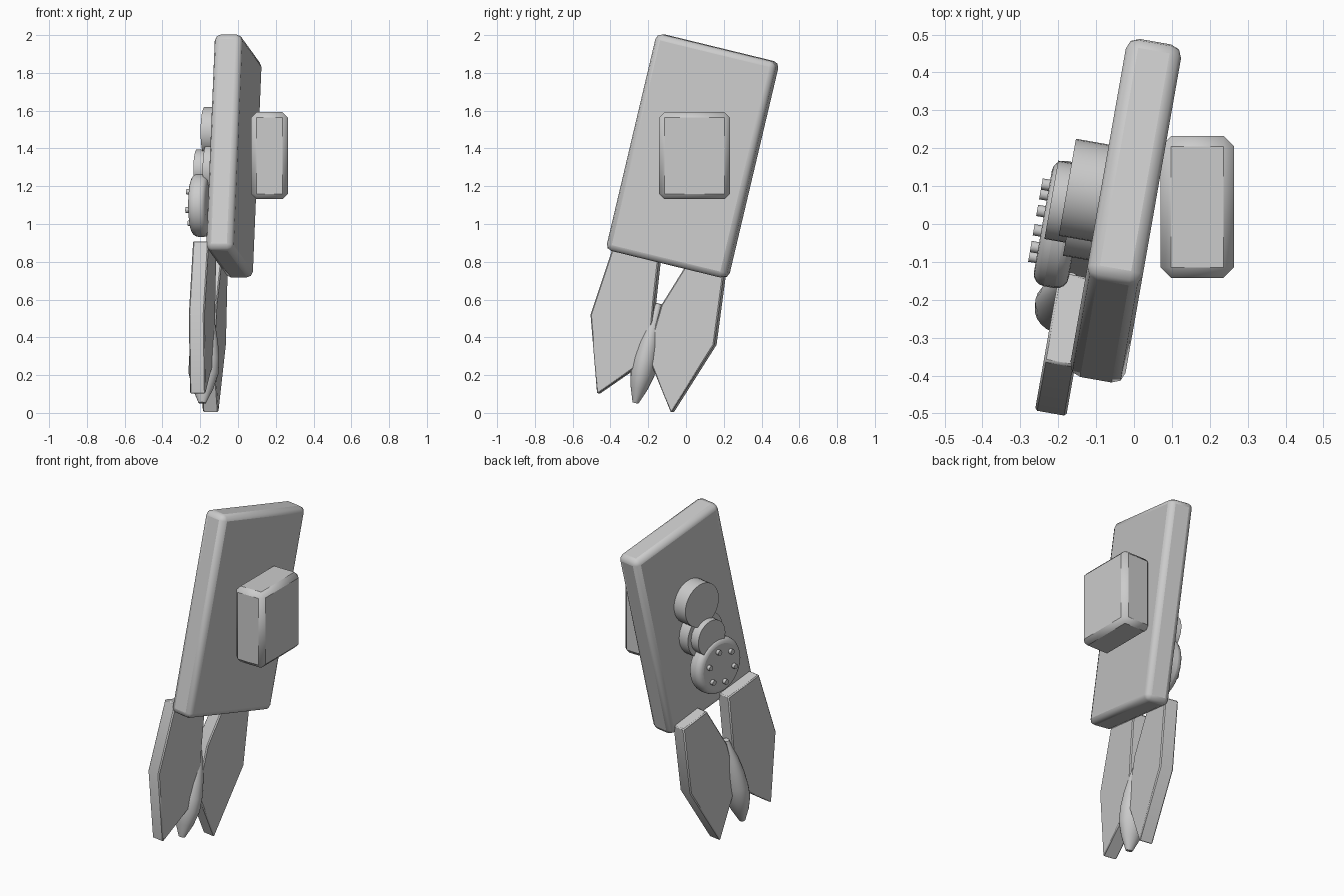
import bpy, bmesh, math
from mathutils import Matrix, Vector

cube = bpy.data.objects.get("Cube")
if cube:
    bpy.data.objects.remove(cube, do_unlink=True)

grey = bpy.data.materials.new("plain_grey")
grey.use_nodes = True
grey.diffuse_color = (0.6, 0.6, 0.6, 1)
grey.node_tree.nodes["Principled BSDF"].inputs["Base Color"].default_value = (0.6, 0.6, 0.6, 1)

# Shared frames: turned about z, then leaned back
TURN = Matrix.Rotation(math.radians(-10), 4, 'Z')
LEAN = TURN @ Matrix.Rotation(math.radians(-13.5), 4, 'X')


def finish(name, bm, matrix, bevel=0, segments=1):
    bmesh.ops.recalc_face_normals(bm, faces=bm.faces)
    mesh = bpy.data.meshes.new(name)
    bm.to_mesh(mesh)
    bm.free()
    mesh.materials.append(grey)
    obj = bpy.data.objects.new(name, mesh)
    bpy.context.collection.objects.link(obj)
    obj.matrix_world = matrix
    if bevel:
        mod = obj.modifiers.new("bevel", 'BEVEL')
        mod.width = bevel
        mod.segments = segments
        mod.limit_method = 'ANGLE'
    bpy.ops.object.select_all(action='DESELECT')
    obj.select_set(True)
    bpy.context.view_layer.objects.active = obj
    bpy.ops.object.shade_smooth_by_angle(angle=math.radians(30))
    return obj


def box(name, size, matrix, bevel, segments=1):
    bm = bmesh.new()
    bmesh.ops.create_cube(bm, size=1)
    bmesh.ops.scale(bm, vec=size, verts=bm.verts)
    return finish(name, bm, matrix, bevel, segments)


def disc(name, y, z, radius, inner, outer, bevel=0, segments=1, sides=32):
    """Cylinder pointing out of the slab's rear face."""
    bm = bmesh.new()
    bmesh.ops.create_cone(bm, cap_ends=True, segments=sides, radius1=radius,
                          radius2=radius, depth=abs(outer - inner))
    place = (TURN @ Matrix.Translation(((inner + outer) / 2, y, z))
             @ Matrix.Rotation(math.pi / 2, 4, 'Y'))
    return finish(name, bm, place, bevel, segments)


def blade(name, outline):
    bm = bmesh.new()
    face = bm.faces.new([bm.verts.new((-0.172, (y - 0.022) * 1.015, z)) for y, z in outline])
    new = bmesh.ops.extrude_face_region(bm, geom=[face])["geom"]
    bmesh.ops.translate(bm, vec=(0.084, 0, 0),
                        verts=[v for v in new if isinstance(v, bmesh.types.BMVert)])
    return finish(name, bm, TURN, 0.006)


# Main slab and the block on its side
box("main_slab", (0.148, 0.664, 1.178),
    Matrix.Translation((-0.022, 0.035, 1.36)) @ LEAN, 0.032, 2)
block = box("side_block", (0.194, 0.375, 0.46),
            Matrix.Translation((0.167, 0.045, 1.362)), 0.028)

# Stacked discs on the other side
disc("upper_disc", 0.065, 1.49, 0.13, -0.08, -0.19)
disc("middle_disc", 0.02, 1.29, 0.135, -0.08, -0.17)
disc("middle_disc_cap", 0.025, 1.29, 0.105, -0.16, -0.226)
disc("lower_disc", -0.035, 1.10, 0.168, -0.145, -0.238, 0.032, 4)
for i in range(6):
    a = math.radians(60 * i + 15)
    disc("peg_%d" % (i + 1), -0.035 + 0.1 * math.cos(a), 1.10 + 0.1 * math.sin(a),
         0.015, -0.23, -0.258, sides=12)

# Pointed blades below the slab
blade("front_blade", [(-0.37, 0.91), (-0.5, 0.52), (-0.465, 0.1),
                      (-0.19, 0.29), (-0.165, 0.58), (-0.135, 0.85)])
blade("rear_blade", [(0.03, 0.82), (-0.125, 0.57), (-0.2, 0.31),
                     (-0.073, 0.0), (0.155, 0.36), (0.21, 0.77)])

# Spindle between the blades, lathed along the lean axis
profile = [(0.0, -0.28), (0.016, -0.28), (0.045, -0.2), (0.064, -0.12), (0.065, -0.04),
           (0.057, 0.05), (0.043, 0.14), (0.024, 0.22), (0.016, 0.26), (0.0, 0.26)]
bm = bmesh.new()
verts = [bm.verts.new((r, 0, z)) for r, z in profile]
edges = [bm.edges.new(pair) for pair in zip(verts, verts[1:])]
bmesh.ops.spin(bm, geom=verts + edges, cent=(0, 0, 0), axis=(0, 0, 1),
               angle=math.tau, steps=24)
bmesh.ops.remove_doubles(bm, verts=bm.verts, dist=0.0005)
bmesh.ops.scale(bm, vec=(1.25, 1, 1), verts=bm.verts)
finish("spindle", bm, Matrix.Translation((-0.178, -0.203, 0.325)) @ LEAN)
